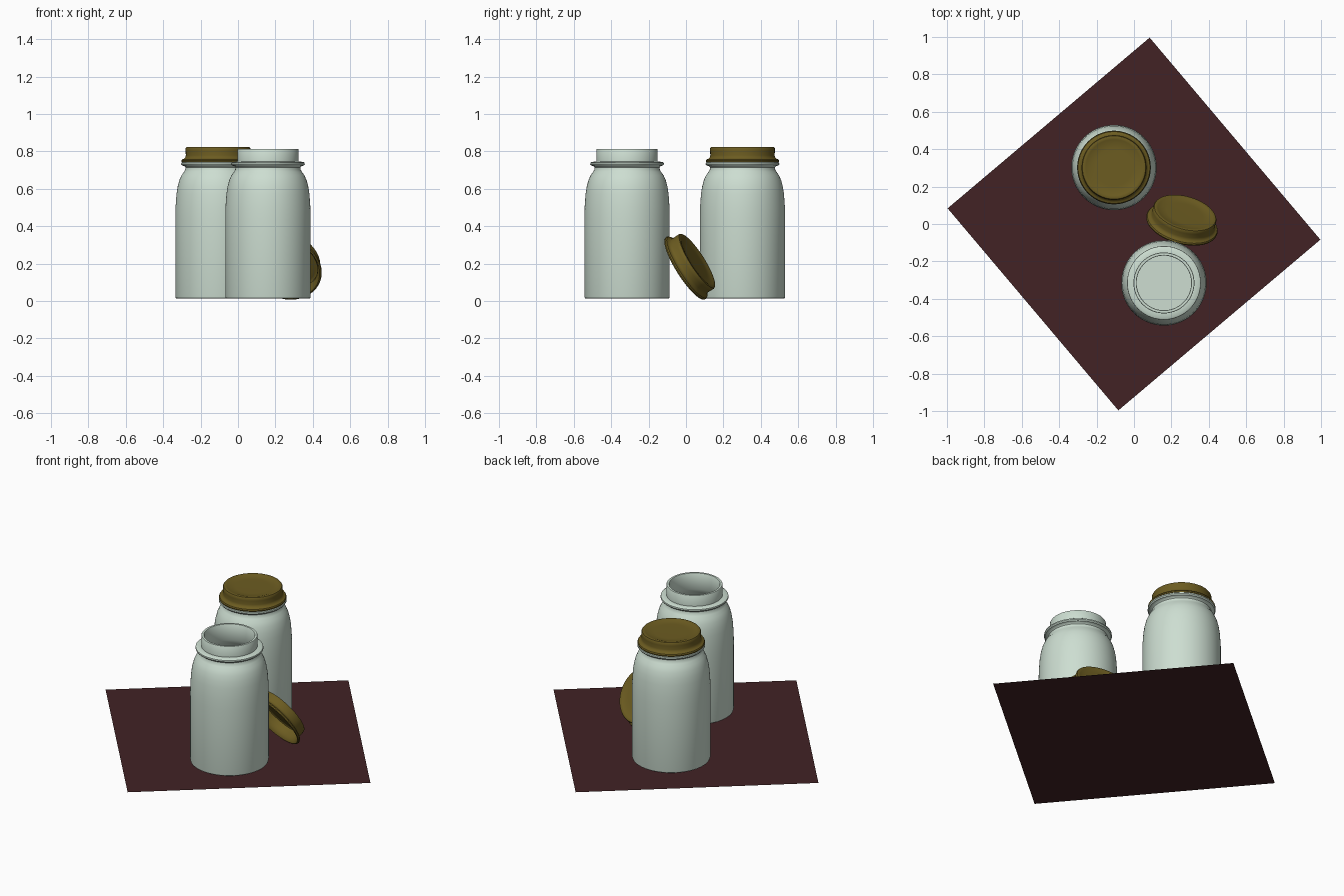
import bpy, bmesh, math
from mathutils import Vector, Matrix

if "Cube" in bpy.data.objects:
    bpy.data.objects.remove(bpy.data.objects["Cube"])


def material(name, rgb):
    mat = bpy.data.materials.new(name)
    mat.use_nodes = True
    mat.diffuse_color = (*rgb, 1)
    mat.node_tree.nodes["Principled BSDF"].inputs["Base Color"].default_value = (*rgb, 1)
    return mat


def add_object(name, bm, mat):
    mesh = bpy.data.meshes.new(name)
    bm.to_mesh(mesh)
    bm.free()
    mesh.materials.append(mat)
    obj = bpy.data.objects.new(name, mesh)
    bpy.context.collection.objects.link(obj)
    return obj


def lathe(name, profile, mat, place, steps=72):
    """Spin a (radius, height) profile round z into a closed smooth shell."""
    bm = bmesh.new()
    verts = [bm.verts.new((r, 0, z)) for r, z in profile]
    edges = [bm.edges.new(pair) for pair in zip(verts, verts[1:])]
    bmesh.ops.spin(bm, geom=verts + edges, cent=(0, 0, 0), axis=(0, 0, 1),
                   angle=math.tau, steps=steps)
    bmesh.ops.remove_doubles(bm, verts=bm.verts[:], dist=0.0005)
    bmesh.ops.recalc_face_normals(bm, faces=bm.faces[:])
    for face in bm.faces:
        face.smooth = True
    obj = add_object(name, bm, mat)
    obj.data.set_sharp_from_angle(angle=math.radians(40))
    obj.matrix_world = place
    return obj


glass = material("pale green ceramic", (0.61, 0.73, 0.64))
brass = material("dark brass", (0.15, 0.107, 0.015))
cloth = material("dark maroon", (0.054, 0.016, 0.018))

# Jar: body, shoulder, collar ring, lip, then the hollow inside
jar_profile = [
    (0, 0.012), (0.22, 0.012), (0.226, 0.016), (0.228, 0.024),
    (0.228, 0.44), (0.227, 0.5), (0.222, 0.57), (0.216, 0.61),
    (0.207, 0.645), (0.195, 0.672), (0.182, 0.69), (0.175, 0.702),
    (0.174, 0.714), (0.18, 0.721), (0.192, 0.724), (0.197, 0.731),
    (0.196, 0.739), (0.188, 0.744), (0.163, 0.745),
    (0.163, 0.81), (0.161, 0.813), (0.148, 0.813), (0.146, 0.81),
    (0.146, 0.71), (0.165, 0.68), (0.187, 0.645), (0.201, 0.59),
    (0.21, 0.5), (0.212, 0.44), (0.212, 0.04), (0.204, 0.03), (0, 0.03),
]

# Lid: rolled bead, waisted side, raised rim, sunken panel, thin inside
lid_profile = [
    (0, 0.074), (0.1, 0.074), (0.138, 0.075), (0.15, 0.08),
    (0.161, 0.082), (0.169, 0.08), (0.173, 0.074), (0.173, 0.06),
    (0.172, 0.036), (0.175, 0.025), (0.183, 0.018), (0.192, 0.015),
    (0.196, 0.008), (0.194, 0.001), (0.187, -0.002), (0.18, 0.003),
    (0.171, 0.018), (0.166, 0.035), (0.166, 0.07), (0.16, 0.074),
    (0.15, 0.073), (0.138, 0.071), (0, 0.071),
]

open_spot = Matrix.Translation((0.16, -0.315, 0))
closed_spot = Matrix.Translation((-0.107, 0.302, 0))
lathe("open_jar", jar_profile, glass, open_spot)
lathe("closed_jar", jar_profile, glass, closed_spot)

# One lid sits on its jar, the other leans against the open jar
lathe("seated_lid", lid_profile, brass, closed_spot @ Matrix.Translation((0, 0, 0.742)))
lean = Vector((0.23, 0.82, 0.52)).to_track_quat('Z', 'Y').to_matrix().to_4x4()
lathe("leaning_lid", lid_profile, brass, Matrix.Translation((0.255, -0.006, 0.172)) @ lean)

# Square ground cloth, a single flat sheet standing on one corner
bm = bmesh.new()
corners = [bm.verts.new((math.cos(a), math.sin(a), 0))
           for a in (math.radians(-4.8 + 90 * i) for i in range(4))]
bm.faces.new(corners)
add_object("ground_cloth", bm, cloth)
